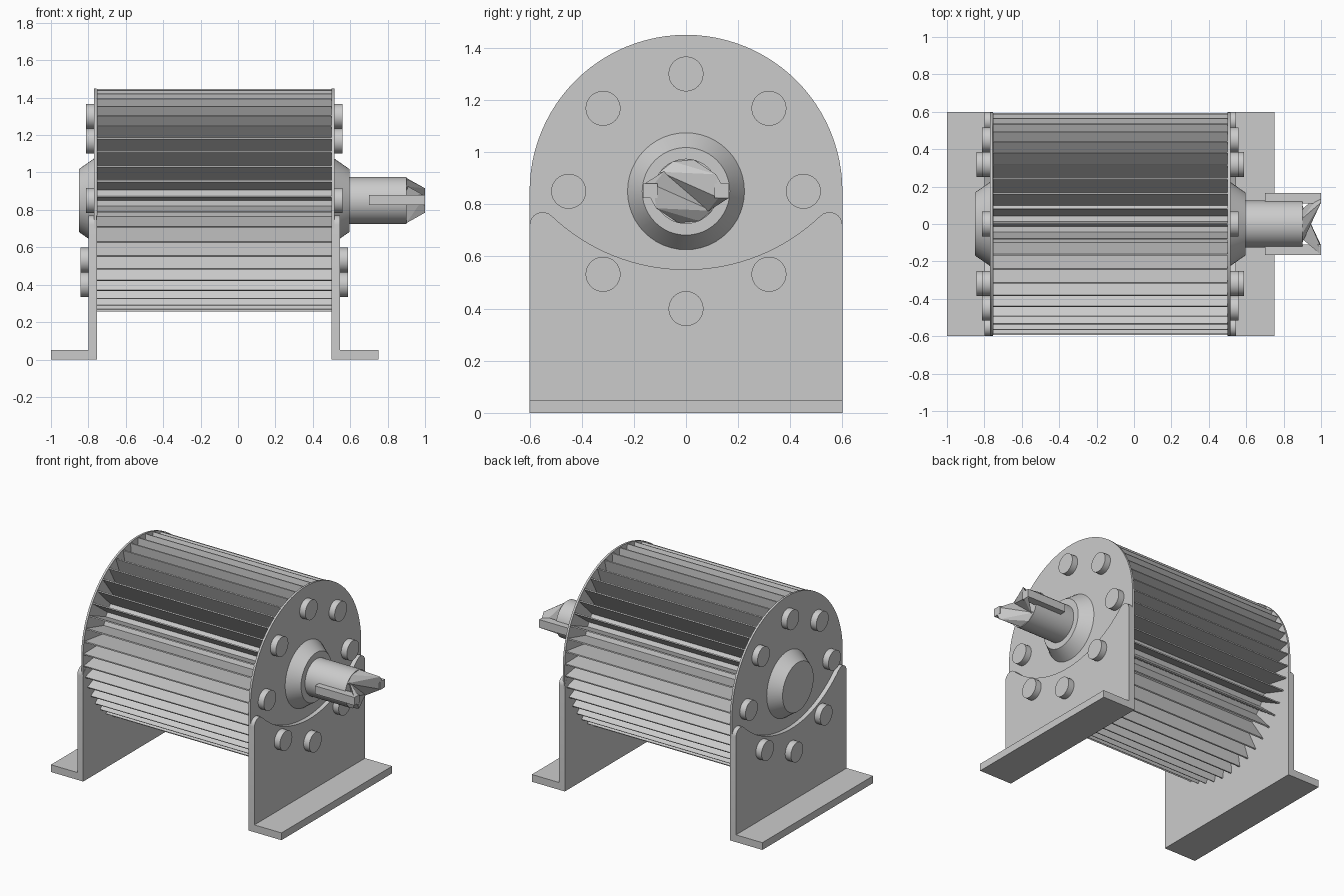
import bpy, bmesh, math

if "Cube" in bpy.data.objects:
    bpy.data.objects.remove(bpy.data.objects["Cube"])

AXIS_Z = 0.85          # height of the motor axis
X_RIGHT, X_LEFT = 0.5, -0.755   # ends of the finned body

grey = bpy.data.materials.new("plain grey metal")
grey.diffuse_color = (0.6, 0.6, 0.6, 1)
grey.use_nodes = True
grey.node_tree.nodes["Principled BSDF"].inputs["Base Color"].default_value = grey.diffuse_color


def finish(name, bm, smooth=True):
    bmesh.ops.recalc_face_normals(bm, faces=bm.faces)
    me = bpy.data.meshes.new(name)
    bm.to_mesh(me)
    bm.free()
    me.materials.append(grey)
    if smooth:
        me.shade_smooth()
        me.set_sharp_from_angle(angle=math.radians(25))
    ob = bpy.data.objects.new(name, me)
    bpy.context.collection.objects.link(ob)
    return ob


def loft(name, x0, x1, pts0, pts1=None, smooth=True):
    """Solid between two (y, z) outlines at x0 and x1."""
    bm = bmesh.new()
    a = [bm.verts.new((x0, y, z)) for y, z in pts0]
    b = [bm.verts.new((x1, y, z)) for y, z in (pts1 or pts0)]
    n = len(a)
    bm.faces.new(a)
    bm.faces.new(b)
    for i in range(n):
        j = (i + 1) % n
        bm.faces.new((a[i], a[j], b[j], b[i]))
    return finish(name, bm, smooth)


def arc(cy, cz, r, a0, a1, n):
    return [(cy + r * math.cos(math.radians(a0 + (a1 - a0) * i / n)),
             cz + r * math.sin(math.radians(a0 + (a1 - a0) * i / n))) for i in range(n + 1)]


def circle(r, cy=0, cz=AXIS_Z, n=48):
    return arc(cy, cz, r, 0, 360, n)[:-1]


# Finned body: 45 thin, deep, tapering cooling fins around a round core, one at the top
FINS = 45
star = []
for i in range(FINS):
    a = math.pi / 2 + i * 2 * math.pi / FINS
    for half_width, r in ((-0.013, 0.4), (-0.004, 0.595), (0.004, 0.595), (0.013, 0.4)):
        da = half_width / r
        star.append((r * math.cos(a + da), AXIS_Z + r * math.sin(a + da)))
loft("finned_body", X_LEFT, X_RIGHT, star, smooth=False)

# End plate outline, hidden below behind the bracket
plate = arc(0, AXIS_Z, 0.6, 0, 180, 48) + [(-0.6, 0.7), (-0.3, 0.3), (0.3, 0.3), (0.6, 0.7)]

# Bracket outline: rounded shoulders and a concave cradle on top
R = 0.748
bracket = ([(-0.6, 0), (0.6, 0)]
           + arc(0.55, 0.72, 0.05, 0, 133.6, 8)
           + arc(0, 0.55 + R, R, -46.4, -133.6, 32)[1:]
           + arc(-0.55, 0.72, 0.05, 46.4, 180, 8)[1:])

for side, base, sx, foot in (("right", X_RIGHT, 1, 0.25), ("left", X_LEFT, -1, 0.245)):
    def X(d):
        return base + sx * d
    loft(side + "_end_plate", X(0.001), X(0.015), plate)
    loft(side + "_bracket", X(0), X(0.045), bracket)
    loft(side + "_foot", X(0.044), X(foot), [(-0.6, 0), (0.6, 0), (0.6, 0.05), (-0.6, 0.05)])
    loft(side + "_bearing_hub", X(0.014), X(0.096), circle(0.225), circle(0.168))
    # Bolt ring: the lower three sit on the thicker bracket
    for i in range(8):
        a = i * math.pi / 4
        y, z = 0.45 * math.cos(a), AXIS_Z + 0.45 * math.sin(a)
        d = 0.045 if z < 0.7 else 0.015
        loft(f"{side}_bolt_{i + 1}", X(d - 0.001), X(d + 0.043), circle(0.067, y, z, 32))

# Output shaft
loft("shaft", 0.58, 0.9, circle(0.125))

# Keys along the shaft and slanted blades at its tip, half-turn symmetric
for name, s in (("back", 1), ("front", -1)):
    loft(name + "_key", 0.7, 1.0, [(s * y, z) for y, z in
         ((0.11, 0.825), (0.165, 0.825), (0.165, 0.88), (0.11, 0.88))])
    bm = bmesh.new()
    for x, y, dz in ((1, 0.115, 0.065), (1, 0.165, -0.025), (1, 0.125, -0.025),
                     (0.9, 0.03, 0.121), (0.9, -0.05, 0.114), (0.9, -0.1, 0.075),
                     (0.9, 0.08, -0.08)):
        bm.verts.new((x, s * y, AXIS_Z + s * dz))
    bmesh.ops.convex_hull(bm, input=bm.verts)
    finish(name + "_tip_blade", bm, smooth=False)
